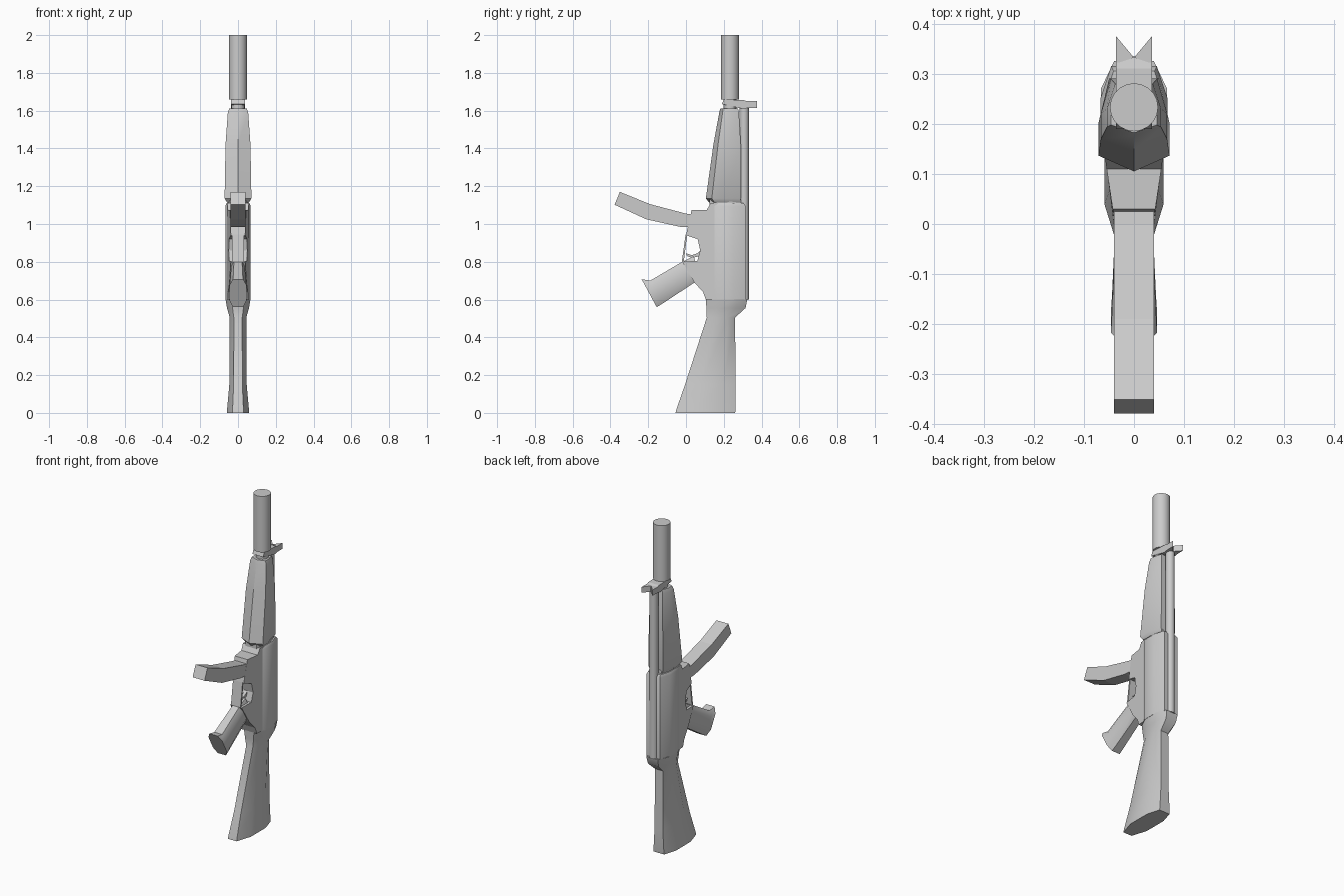
import bpy, bmesh, math
from mathutils import Vector

cube = bpy.data.objects.get("Cube")
if cube:
    bpy.data.objects.remove(cube, do_unlink=True)

grey = bpy.data.materials.new("plain grey")
grey.use_nodes = True
colour = (0.6, 0.6, 0.6, 1)
grey.diffuse_color = colour
grey.node_tree.nodes["Principled BSDF"].inputs["Base Color"].default_value = colour


def loft(name, rings, smooth=True):
    """Skin a list of equal rings and close both ends."""
    bm = bmesh.new()
    loops = [[bm.verts.new(p) for p in ring] for ring in rings]
    n = len(loops[0])
    for a, b in zip(loops, loops[1:]):
        for i in range(n):
            j = (i + 1) % n
            bm.faces.new((a[i], a[j], b[j], b[i]))
    bm.faces.new(loops[0])
    bm.faces.new(loops[-1])
    bmesh.ops.recalc_face_normals(bm, faces=bm.faces)
    mesh = bpy.data.meshes.new(name)
    bm.to_mesh(mesh)
    bm.free()
    mesh.materials.append(grey)
    obj = bpy.data.objects.new(name, mesh)
    bpy.context.collection.objects.link(obj)
    if smooth:
        bpy.ops.object.select_all(action='DESELECT')
        obj.select_set(True)
        bpy.context.view_layer.objects.active = obj
        bpy.ops.object.shade_smooth_by_angle(angle=math.radians(38))
    return obj


def section(shape, w, front, back, z):
    """Mirrored horizontal ring; shape holds (width share, depth share)."""
    half = [(s * w, front + t * (back - front)) for s, t in shape]
    full = half + [(-x, y) for x, y in reversed(half) if x > 0]
    return [(x, y, z) for x, y in full]


def body(name, shape, levels):
    return loft(name, [section(shape, *level) for level in levels])


def plate(name, outline, width):
    """Side outline (y, z) given a thickness; width is a function of y."""
    return loft(name, [[(s * width(y), y, z) for y, z in outline]
                       for s in (-1, 1)], smooth=False)


def tube(name, r, y, z0, z1, sides):
    angles = [2 * math.pi * i / sides for i in range(sides)]
    return loft(name, [[(r * math.cos(a), y + r * math.sin(a), z)
                        for a in angles] for z in (z0, z1)])


# Barrel parts
tube("suppressor", 0.048, 0.233, 1.66, 2.0, 20)
tube("barrel_neck", 0.035, 0.233, 1.58, 1.67, 14)
tube("cocking_tube", 0.025, 0.308, 0.6, 1.64, 12)

# Front sight: sloped collar with two horns
plate("sight_collar", [(0.19, 1.635), (0.20, 1.66), (0.31, 1.655),
                       (0.335, 1.645), (0.335, 1.615), (0.30, 1.61)],
      lambda y: 0.036)
for side, name in ((-1, "right_sight_horn"), (1, "left_sight_horn")):
    loft(name, [[(0, 0.332, z), (side * 0.036, 0.32, z),
                 (side * 0.036, 0.375, z)] for z in (1.615, 1.65)], False)

# Handguard with a keeled front
body("handguard", [(0, 0), (1, 0.17), (1, 0.52), (0.7, 1)],
     [(0.058, 0.122, 0.285, 1.115), (0.071, 0.105, 0.29, 1.135),
      (0.066, 0.145, 0.29, 1.42), (0.054, 0.176, 0.28, 1.59),
      (0.046, 0.182, 0.275, 1.612)])

# Receiver and its joint to the handguard
block = [(0.7, 0), (1, 0.2), (1, 0.65), (0.68, 1)]
body("receiver_joint", block, [(0.055, 0.125, 0.29, 1.08),
                               (0.055, 0.125, 0.29, 1.13)])
body("receiver", block, [(0.067, 0.13, 0.315, 0.6),
                         (0.067, 0.13, 0.315, 1.095),
                         (0.06, 0.14, 0.305, 1.11)])

# Trigger housing, widening towards the receiver
plate("trigger_housing",
      [(0.17, 0.6), (0.105, 0.6), (0.09, 0.64), (0.045, 0.69), (-0.02, 0.8),
       (0.06, 0.805), (0.075, 0.86), (0.062, 0.92), (0, 0.94), (0.03, 1.075),
       (0.11, 1.075), (0.13, 1.11), (0.17, 1.11)],
      lambda y: min(0.06, 0.038 + 0.15 * max(y, 0)))
plate("trigger_guard", [(-0.022, 0.8), (-0.012, 0.8), (0.006, 0.94),
                        (-0.002, 0.945)], lambda y: 0.032)
plate("trigger", [(0.085, 0.87), (0.06, 0.845), (0.03, 0.835), (0.0, 0.845),
                  (0.005, 0.83), (0.035, 0.82), (0.085, 0.835)],
      lambda y: 0.01)


# Pistol grip, skinned between its front and rear edges
def grip_ring(upper, lower, w):
    a, b = Vector(upper), Vector(lower)
    shape = [(0.6, 0), (1, 0.22), (1, 0.75), (0.6, 1)]
    half = [(s * w, *a.lerp(b, t)) for s, t in shape]
    return half + [(-x, y, z) for x, y, z in reversed(half)]


loft("pistol_grip", [grip_ring((0.04, 0.83), (0.10, 0.65), 0.036),
                     grip_ring((-0.02, 0.80), (0.045, 0.69), 0.036),
                     grip_ring((-0.19, 0.70), (-0.13, 0.575), 0.044),
                     grip_ring((-0.235, 0.708), (-0.155, 0.56), 0.046)])

# Curved magazine
outer = [(0.06, 1.045), (0, 1.055), (-0.19, 1.105), (-0.35, 1.17)]
inner = [(0.06, 0.98), (-0.03, 0.985), (-0.21, 1.025), (-0.378, 1.102)]
plate("magazine", outer + inner[::-1], lambda y: 0.04)

# Shoulder stock
body("stock", [(0.5, 0), (1, 0.3), (1, 0.75), (0.6, 1)],
     [(0.059, -0.055, 0.26, 0.0), (0.058, -0.052, 0.262, 0.015),
      (0.046, -0.005, 0.262, 0.15), (0.044, 0.11, 0.26, 0.505),
      (0.058, 0.108, 0.315, 0.555), (0.066, 0.105, 0.325, 0.602)])
